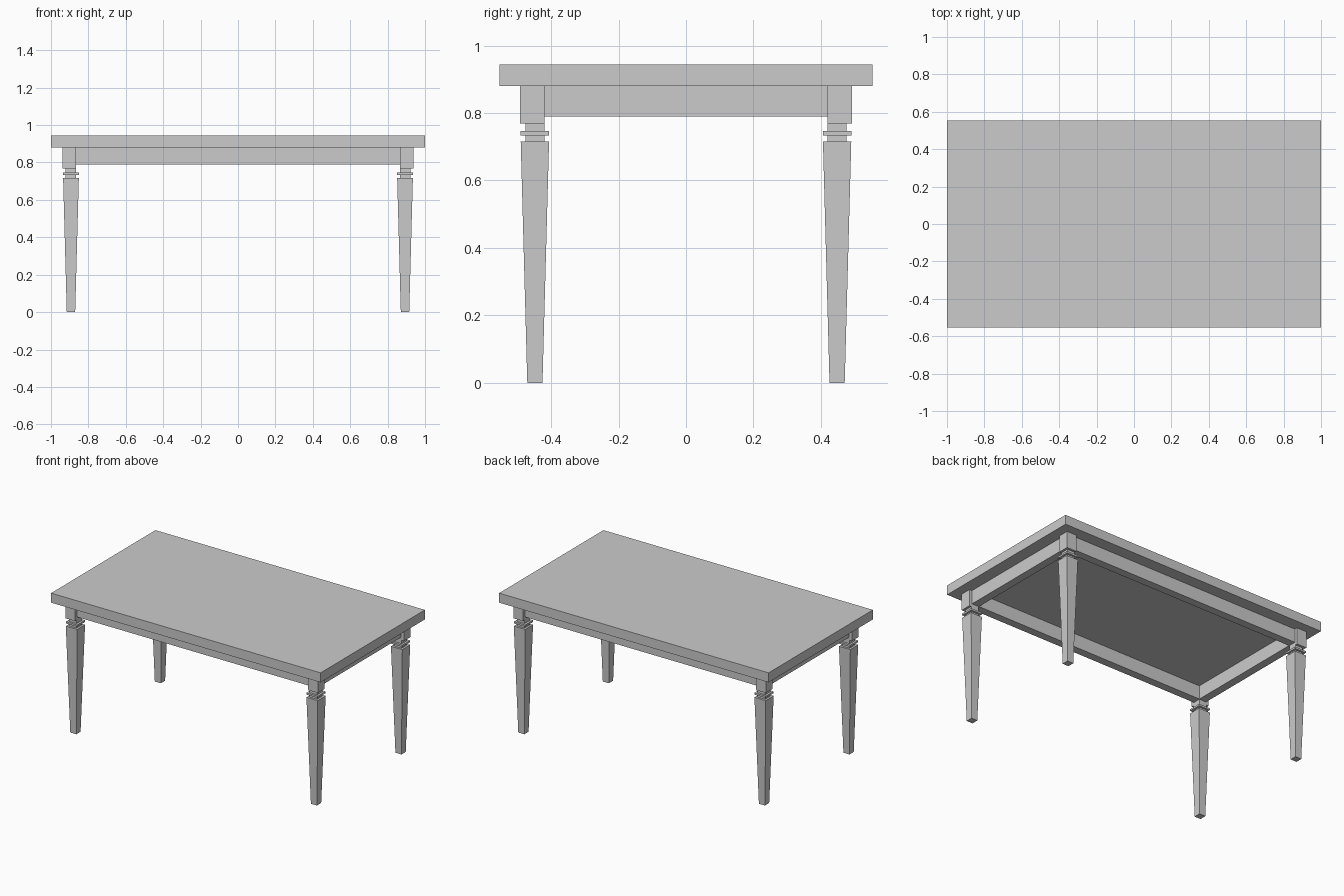
import bpy, bmesh

if "Cube" in bpy.data.objects:
    bpy.data.objects.remove(bpy.data.objects["Cube"])


def frustum(bm, cx, cy, z0, z1, bottom, top):
    """Rectangular block; bottom and top are (half x, half y)."""
    def ring(h, z):
        return [bm.verts.new((cx + sx * h[0], cy + sy * h[1], z))
                for sx, sy in ((-1, -1), (1, -1), (1, 1), (-1, 1))]
    a, b = ring(bottom, z0), ring(top, z1)
    bm.faces.new(a[::-1])
    bm.faces.new(b)
    for i in range(4):
        j = (i + 1) % 4
        bm.faces.new((a[i], a[j], b[j], b[i]))


def make(name, blocks):
    bm = bmesh.new()
    for b in blocks:
        frustum(bm, *b)
    mesh = bpy.data.meshes.new(name)
    bm.to_mesh(mesh)
    bm.free()
    bpy.context.collection.objects.link(bpy.data.objects.new(name, mesh))


def sq(h):
    return (h, h)


# Tabletop
make("tabletop", [(0, 0, 0.88, 0.944, (1.0, 0.553), (1.0, 0.553))])

# Legs: tapered shaft, neck, collar and corner block
for sy, row in ((-1, "front"), (1, "back")):
    for sx, side in ((-1, "left"), (1, "right")):
        x, y = sx * 0.893, sy * 0.448
        make(f"{row}_{side}_leg", [
            (x, y, 0.0, 0.716, sq(0.0225), sq(0.042)),
            (x, y, 0.716, 0.769, sq(0.028), sq(0.028)),
            (x, y, 0.734, 0.746, sq(0.042), sq(0.042)),
            (sx * 0.901, sy * 0.456, 0.769, 0.88, sq(0.036), sq(0.036)),
        ])

# Aprons between the corner blocks, set in slightly from their outer faces
for s, long_name, short_name in ((-1, "front", "left"), (1, "back", "right")):
    long_half, short_half = (0.88, 0.027), (0.027, 0.44)
    make(f"{long_name}_apron", [(0, s * 0.445, 0.789, 0.88, long_half, long_half)])
    make(f"{short_name}_apron", [(s * 0.89, 0, 0.789, 0.88, short_half, short_half)])
